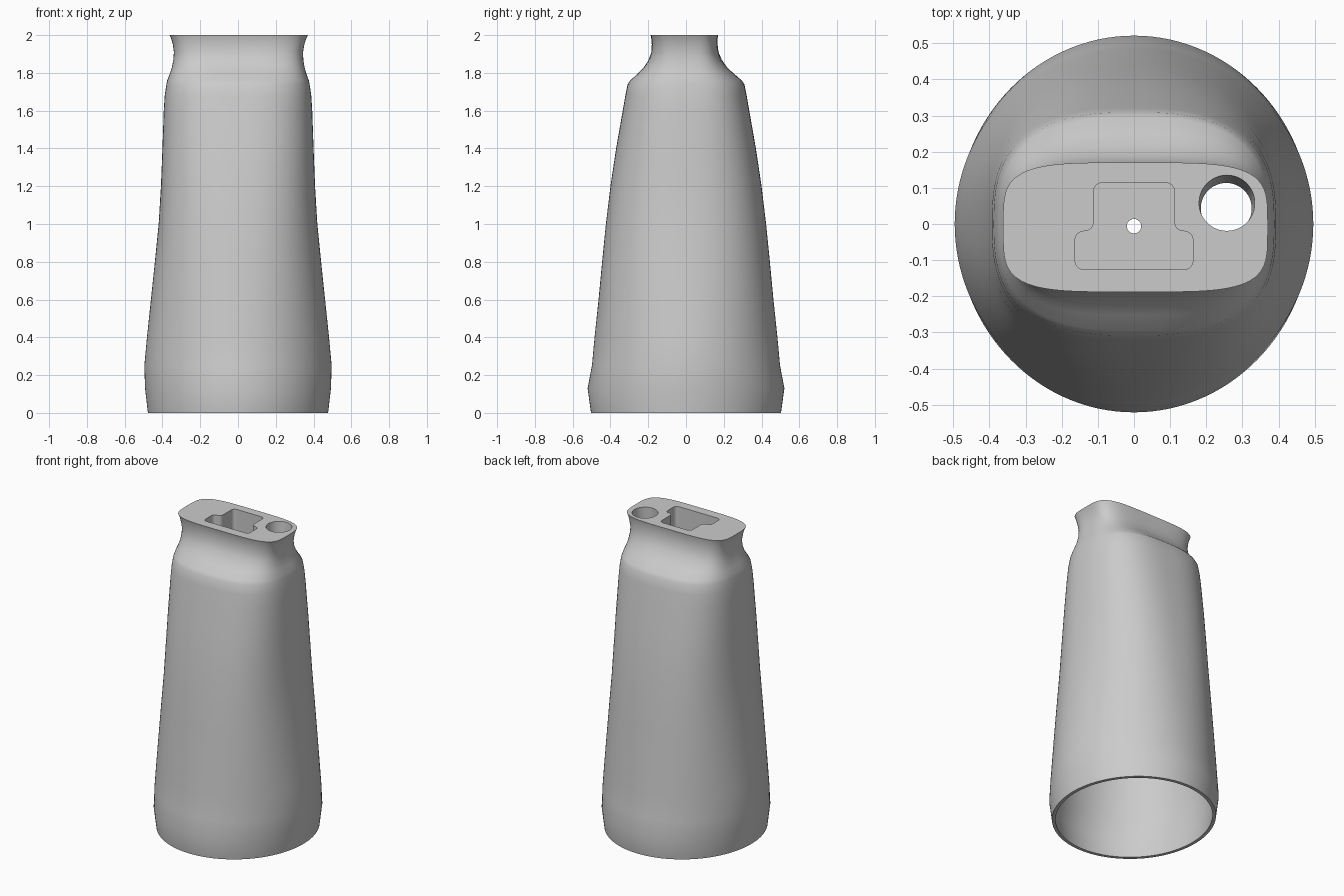
import bpy
import bmesh
from math import cos, sin, pi, radians
from mathutils import Vector

SEGMENTS = 128
WALL = 0.022
CEILING = 1.72

cube = bpy.data.objects.get("Cube")
if cube:
    bpy.data.objects.remove(cube, do_unlink=True)

grey = bpy.data.materials.new("plain grey")
grey.use_nodes = True
grey.diffuse_color = (0.6, 0.6, 0.6, 1)
grey.node_tree.nodes["Principled BSDF"].inputs["Base Color"].default_value = grey.diffuse_color


def blend(value, start, end):
    return min(max((value - start) / (end - start), 0), 1)


def section(z, half_x, half_y):
    """Ring that turns from an oval at the foot to a rounded oblong at the top."""
    power = 2 + 0.7 * blend(z, 0.3, 1.74) + 1.5 * blend(z, 1.76, 1.95)
    shift = blend(z, 1.76, 2)
    ring = []
    for i in range(SEGMENTS):
        a = 2 * pi * i / SEGMENTS
        r = (abs(cos(a) / half_x) ** power + abs(sin(a) / half_y) ** power) ** (-1 / power)
        ring.append(Vector((r * cos(a) + 0.004 * shift, r * sin(a) - 0.009 * shift, z)))
    return ring


def loft(name, rings):
    """Closed solid through a list of rings, capped at both ends."""
    bm = bmesh.new()
    loops = [[bm.verts.new(p) for p in ring] for ring in rings]
    for low, high in zip(loops, loops[1:]):
        for i in range(len(low)):
            j = (i + 1) % len(low)
            bm.faces.new((low[i], low[j], high[j], high[i]))
    bm.faces.new(loops[0])
    bm.faces.new(loops[-1])
    bmesh.ops.recalc_face_normals(bm, faces=bm.faces)
    mesh = bpy.data.meshes.new(name)
    bm.to_mesh(mesh)
    bm.free()
    mesh.materials.append(grey)
    obj = bpy.data.objects.new(name, mesh)
    bpy.context.collection.objects.link(obj)
    return obj


def circle(x, y, z, radius, count=48):
    return [Vector((x + radius * cos(2 * pi * i / count),
                    y + radius * sin(2 * pi * i / count), z)) for i in range(count)]


def rounded(corners, radius, steps=6):
    """Outline with every corner, inner or outer, replaced by a fillet."""
    points = []
    for i, corner in enumerate(corners):
        p = Vector(corner)
        a = p + (Vector(corners[i - 1]) - p).normalized() * radius
        b = p + (Vector(corners[(i + 1) % len(corners)]) - p).normalized() * radius
        centre = a + b - p
        for k in range(steps + 1):
            t = k / steps * pi / 2
            points.append(centre + (a - centre) * cos(t) + (b - centre) * sin(t))
    return points


# Height, half width and half depth of the outer skin
profile = [
    (0, 0.477, 0.503), (0.13, 0.492, 0.521), (0.25, 0.496, 0.498),
    (0.4, 0.482, 0.484), (0.6, 0.461, 0.463), (0.8, 0.44, 0.444),
    (1, 0.42, 0.424), (1.2, 0.408, 0.4), (1.4, 0.4, 0.37),
    (1.6, 0.393, 0.335), (1.68, 0.388, 0.321), (1.74, 0.379, 0.309),
    (1.76, 0.375, 0.295), (1.8, 0.36, 0.25), (1.83, 0.351, 0.22),
    (1.87, 0.344, 0.193), (1.91, 0.342, 0.178), (1.95, 0.348, 0.174),
    (1.98, 0.357, 0.175), (2, 0.366, 0.179),
]
body = loft("bottle_body", [section(*row) for row in profile])

# Hollow inside, open at the foot
inner = [(z, x - WALL, y - WALL) for z, x, y in profile if z < CEILING]
inner[0] = (-0.01, inner[0][1], inner[0][2])
inner.append((CEILING, inner[-1][1] - 0.01, inner[-1][2] - 0.01))
cavity = loft("cavity_cutter", [section(*row) for row in inner])

# Stepped pocket in the top
half = [(0.163, -0.126), (0.163, -0.02), (0.112, -0.02), (0.112, 0.114)]
outline = rounded(half + [(-x, y) for x, y in reversed(half)], 0.024)
pocket = loft("pocket_cutter", [[p.to_3d() + Vector((0, 0, z)) for p in outline]
                                for z in (1.8, 2.05)])

# Slanted spout bore and small centre hole
bore = loft("spout_cutter", [circle(0.255, 0.042, CEILING - 0.02, 0.07),
                             circle(0.257, 0.058, 2, 0.077),
                             circle(0.257, 0.058, 2.05, 0.077)])
pinhole = loft("pinhole_cutter", [circle(0, -0.006, z, 0.02, 24) for z in (1.6, 1.9)])

bpy.ops.object.select_all(action="DESELECT")
bpy.context.view_layer.objects.active = body
body.select_set(True)
for cutter in (cavity, pocket, bore, pinhole):
    cutter.hide_render = True
    cut = body.modifiers.new(cutter.name, "BOOLEAN")
    cut.operation = "DIFFERENCE"
    cut.solver = "EXACT"
    cut.object = cutter
    bpy.ops.object.modifier_apply(modifier=cut.name)
    bpy.data.objects.remove(cutter, do_unlink=True)

bpy.ops.object.shade_smooth_by_angle(angle=radians(35))
